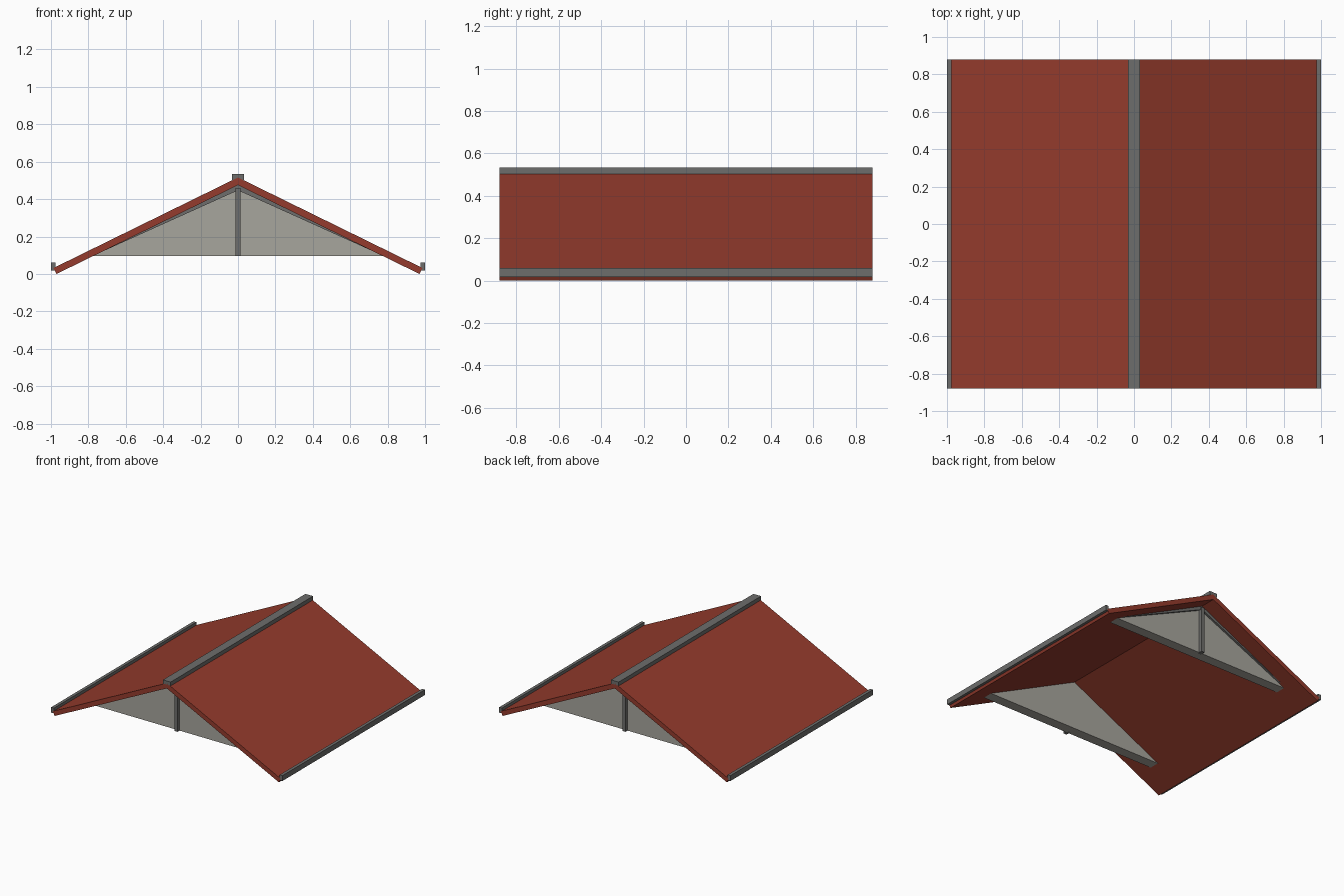
import bpy
import bmesh

cube = bpy.data.objects.get("Cube")
if cube:
    bpy.data.objects.remove(cube, do_unlink=True)


def material(name, rgb):
    mat = bpy.data.materials.new(name)
    mat.use_nodes = True
    color = (*rgb, 1.0)
    mat.diffuse_color = color
    bsdf = next(n for n in mat.node_tree.nodes if n.type == 'BSDF_PRINCIPLED')
    bsdf.inputs["Base Color"].default_value = color
    bsdf.inputs["Roughness"].default_value = 0.8
    return mat


RED = material("roof_red", (0.30, 0.044, 0.026))
GRAY = material("trim_gray", (0.155, 0.155, 0.15))
PLASTER = material("gable_plaster", (0.39, 0.38, 0.34))


def prism(name, profile, y0, y1, mat):
    """Extrude an (x, z) profile along y."""
    bm = bmesh.new()
    face = bm.faces.new([bm.verts.new((x, y0, z)) for x, z in profile])
    moved = bmesh.ops.extrude_face_region(bm, geom=[face])["geom"]
    verts = [g for g in moved if isinstance(g, bmesh.types.BMVert)]
    bmesh.ops.translate(bm, verts=verts, vec=(0, y1 - y0, 0))
    bmesh.ops.recalc_face_normals(bm, faces=bm.faces)
    mesh = bpy.data.meshes.new(name)
    bm.to_mesh(mesh)
    bm.free()
    mesh.materials.append(mat)
    obj = bpy.data.objects.new(name, mesh)
    bpy.context.collection.objects.link(obj)
    return obj


def rect(x0, x1, z0, z1):
    return [(x0, z0), (x1, z0), (x1, z1), (x0, z1)]


HALF = 0.88          # half length of the roof
UNDER = 0.475        # ridge height of the roof underside
TOP = 0.516          # ridge height of the roof surface
BASE = 0.095         # bottom of the gables
SPAN = 0.78          # half width of the gables

# Roof slopes and eave trims, one per side
for side, s in (("left", 1), ("right", -1)):
    slope = [(0, UNDER), (s * 0.97, 0), (s * 0.986, 0.032), (0, TOP)]
    prism(side + "_roof_slope", slope, -HALF, HALF, RED)
    prism(side + "_eave_trim", rect(s * 0.976, s, 0.018, 0.06),
          -HALF, HALF, GRAY)

# Ridge cap
prism("ridge_cap", rect(-0.033, 0.033, 0.503, 0.533), -HALF, HALF, GRAY)

# Gable walls with king posts and tapering rake trims at both ends
for end, s in (("front", -1), ("back", 1)):
    prism(end + "_gable", [(-SPAN, BASE), (SPAN, BASE), (0, UNDER)],
          s * 0.66, s * 0.74, PLASTER)
    prism(end + "_king_post", rect(-0.014, 0.014, BASE, 0.46),
          s * 0.72, s * 0.765, GRAY)
    prism(end + "_rake_trim",
          [(-SPAN, BASE), (0, 0.447), (SPAN, BASE), (0, UNDER)],
          s * 0.73, s * 0.755, GRAY)
